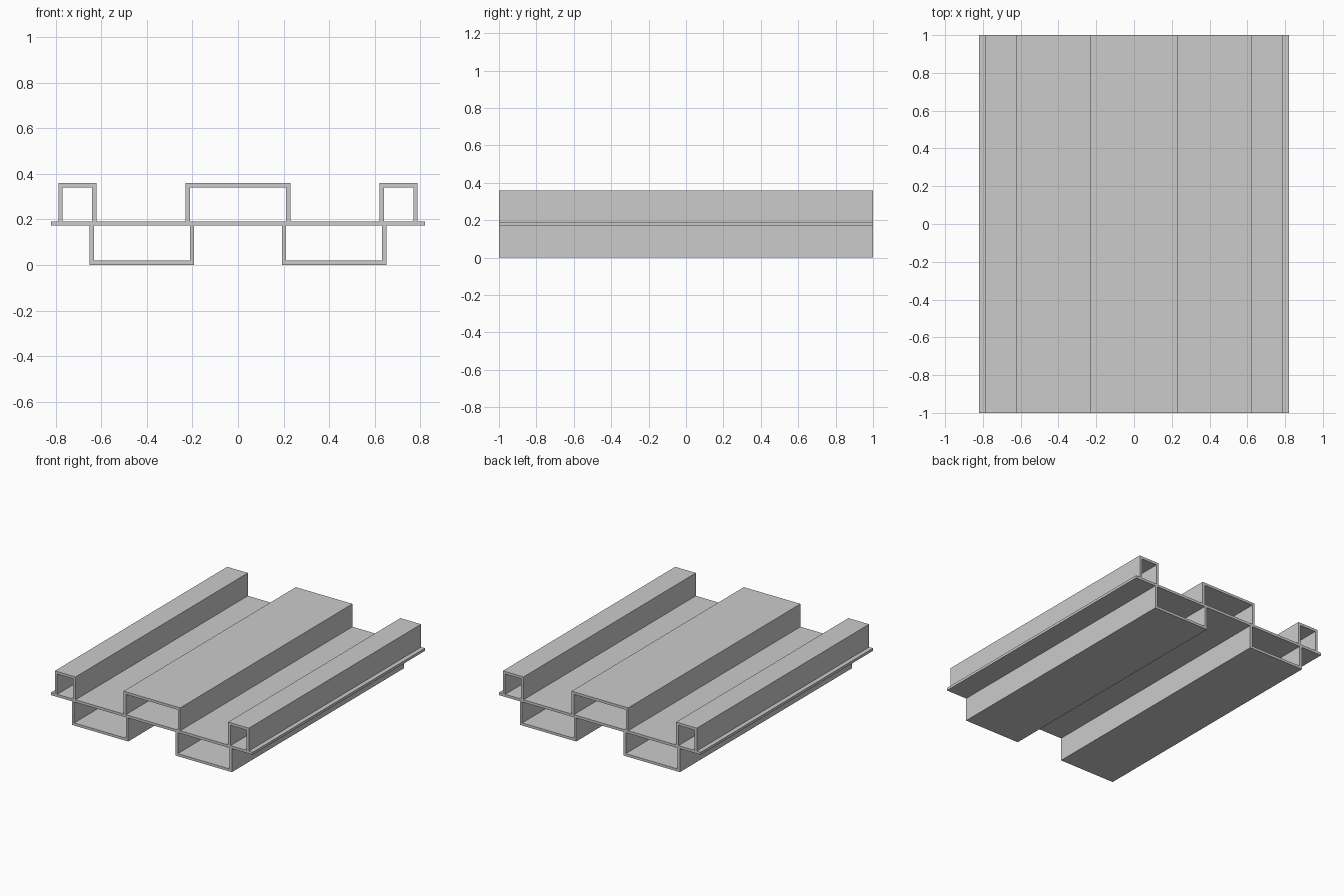
import bpy

if "Cube" in bpy.data.objects:
    bpy.data.objects.remove(bpy.data.objects["Cube"])

HALF_LENGTH = 1.0
T = 0.019                      # sheet thickness
PLATE_LOW, PLATE_HIGH = 0.173, 0.192
TOP = 0.36


def extrude_profile(name, profile):
    """Extrude a closed x/z outline along the full length in y."""
    n = len(profile)
    verts = [(x, y, z) for y in (-HALF_LENGTH, HALF_LENGTH) for x, z in profile]
    faces = [tuple(range(n)), tuple(reversed(range(n, 2 * n)))]
    faces += [(i, i + n, (i + 1) % n + n, (i + 1) % n) for i in range(n)]
    mesh = bpy.data.meshes.new(name)
    mesh.from_pydata(verts, [], faces)
    obj = bpy.data.objects.new(name, mesh)
    bpy.context.collection.objects.link(obj)
    return obj


def channel(name, x0, x1, base, crown):
    """U-shaped channel: legs stand on base, web lies at crown."""
    inner = crown - T if crown > base else crown + T
    outline = [(x0, base), (x0 + T, base), (x0 + T, inner), (x1 - T, inner),
               (x1 - T, base), (x1, base), (x1, crown), (x0, crown)]
    if crown < base:
        outline.reverse()      # keep normals facing outward
    return extrude_profile(name, outline)


# Flat middle sheet
extrude_profile("middle_plate", [(-0.82, PLATE_LOW), (0.82, PLATE_LOW),
                                 (0.82, PLATE_HIGH), (-0.82, PLATE_HIGH)])

# Wide rib on top of the plate
channel("upper_center_rib", -0.23, 0.23, PLATE_HIGH, TOP)

# Narrow edge ribs above and wide ribs below, on both sides
for side, s in (("left", -1), ("right", 1)):
    a, b = sorted((s * 0.62, s * 0.788))
    channel(f"upper_edge_rib_{side}", a, b, PLATE_HIGH, TOP)
    a, b = sorted((s * 0.192, s * 0.65))
    channel(f"lower_rib_{side}", a, b, PLATE_LOW, 0.0)
